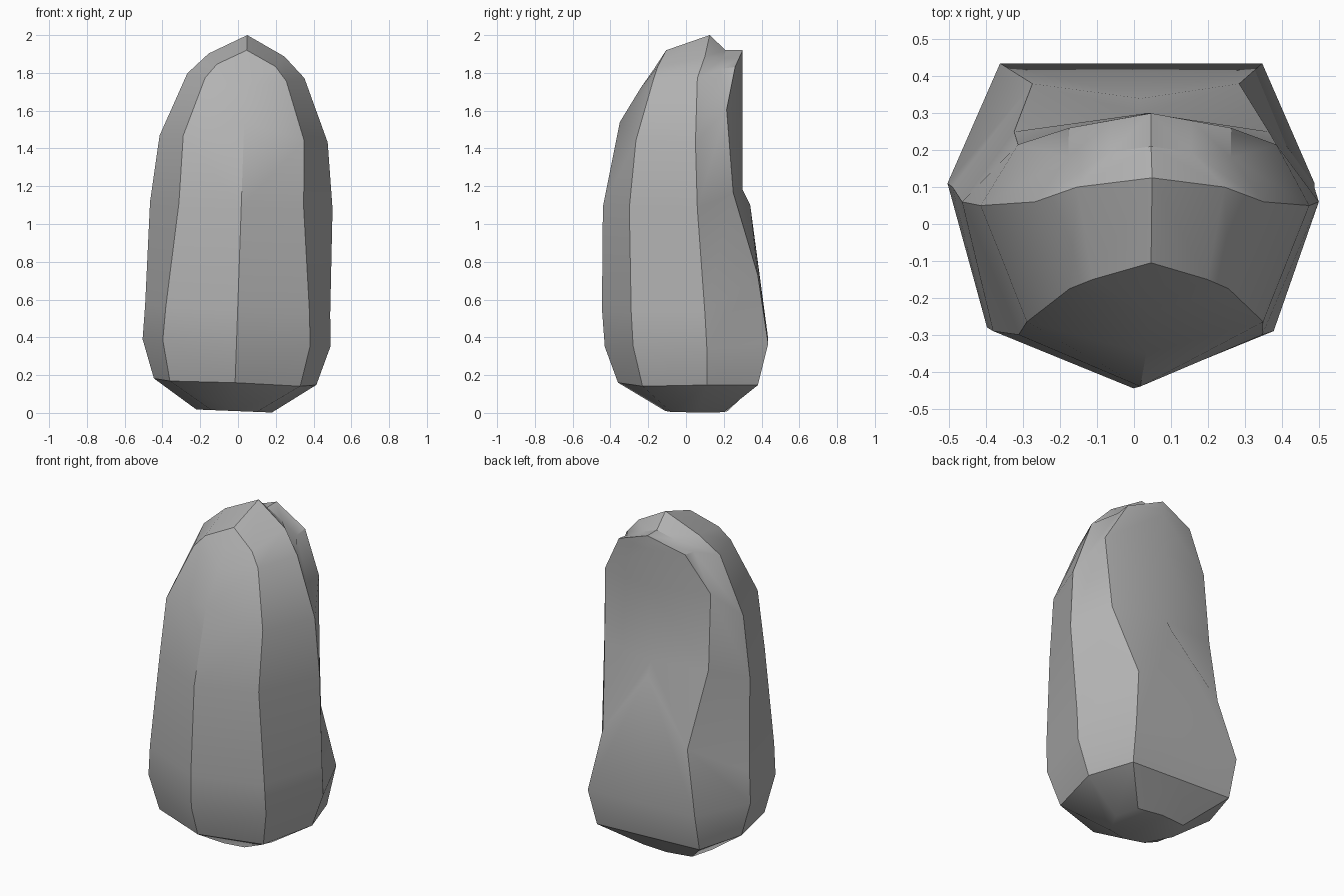
import bpy
import bmesh

default_cube = bpy.data.objects.get("Cube")
if default_cube:
    bpy.data.objects.remove(default_cube, do_unlink=True)


def make_material(name, colour):
    material = bpy.data.materials.new(name)
    material.use_nodes = True
    material.diffuse_color = colour
    shader = material.node_tree.nodes["Principled BSDF"]
    shader.inputs["Base Color"].default_value = colour
    return material


def centre_column(profile):
    """Turn a (y, z) profile into a column of points on the middle plane."""
    return [(0, y, z) for y, z in profile]


# Columns of one half, each running from the base up to the middle of the crown
front_ridge = centre_column([
    (-.11, .01), (-.36, .16), (-.43, .35), (-.445, .55), (-.44, 1.09),
    (-.35, 1.54), (-.24, 1.72), (-.17, 1.82), (-.105, 1.92)])

front_corner = [
    (.12, -.08, .01), (.345, -.23, .155), (.39, -.28, .37),
    (.38, -.29, .55), (.33, -.3, 1.1), (.32, -.265, 1.455),
    (.215, -.175, 1.765), (.155, -.15, 1.84), (0, -.105, 1.92)]

side_ridge = [
    (.2, .06, .01), (.43, .11, .165), (.497, .11, .37),
    (.49, .1, .55), (.483, .06, 1.1), (.445, .05, 1.45),
    (.31, .06, 1.785), (.2, .1, 1.895), (0, .125, 2)]

notch = [
    (.16, .2, .01), (.34, .38, .16), (.355, .435, .38),
    (.28, .38, .74), (.345, .25, 1.18), (.35, .215, 1.62),
    (.22, .18, 1.83), (.11, .195, 1.88), (0, .21, 1.92)]

# The flat back slab shares the notch's lower edge and steps out at the crown
slab_edge = notch[:6] + [(.22, .26, 1.84), (.11, .28, 1.88), (0, .3, 1.92)]

back_centre = centre_column([
    (.22, .01), (.38, .16), (.435, .38), (.34, 1.1), (.3, 1.18),
    (.3, 1.62), (.3, 1.84), (.3, 1.88), (.3, 1.92)])

columns = [front_ridge, front_corner, side_ridge, notch, slab_edge, back_centre]

mesh_builder = bmesh.new()
vertices = {}


def get_vertex(point, side):
    """Reuse shared points; lean the stone sideways as it rises."""
    x, y, z = point
    x *= side
    key = (round(x, 4), y, z)
    if key not in vertices:
        lean = .035 * (z - .6)
        tilt = -.04 * x
        vertices[key] = mesh_builder.verts.new((x + lean, y, z + tilt))
    return vertices[key]


def add_face(points, side):
    """Add a face, dropping repeated corners."""
    corners = list(dict.fromkeys(get_vertex(p, side) for p in points))
    if len(corners) > 2 and not mesh_builder.faces.get(corners):
        mesh_builder.faces.new(corners)


# Skin neighbouring columns on both halves, then close the base
for side in (1, -1):
    for first, second in zip(columns, columns[1:]):
        for level in range(len(first) - 1):
            add_face((first[level], second[level],
                      second[level + 1], first[level + 1]), side)
    add_face([column[0] for column in columns], side)

bmesh.ops.recalc_face_normals(mesh_builder, faces=mesh_builder.faces)
stone_mesh = bpy.data.meshes.new("standing_stone")
mesh_builder.to_mesh(stone_mesh)
mesh_builder.free()

# Standing stone
stone = bpy.data.objects.new("standing_stone", stone_mesh)
bpy.context.collection.objects.link(stone)
stone_mesh.materials.append(make_material("stone_grey", (.45, .45, .45, 1)))

bpy.ops.object.select_all(action="DESELECT")
stone.select_set(True)
bpy.context.view_layer.objects.active = stone
bpy.ops.object.shade_smooth_by_angle(angle=.6)
